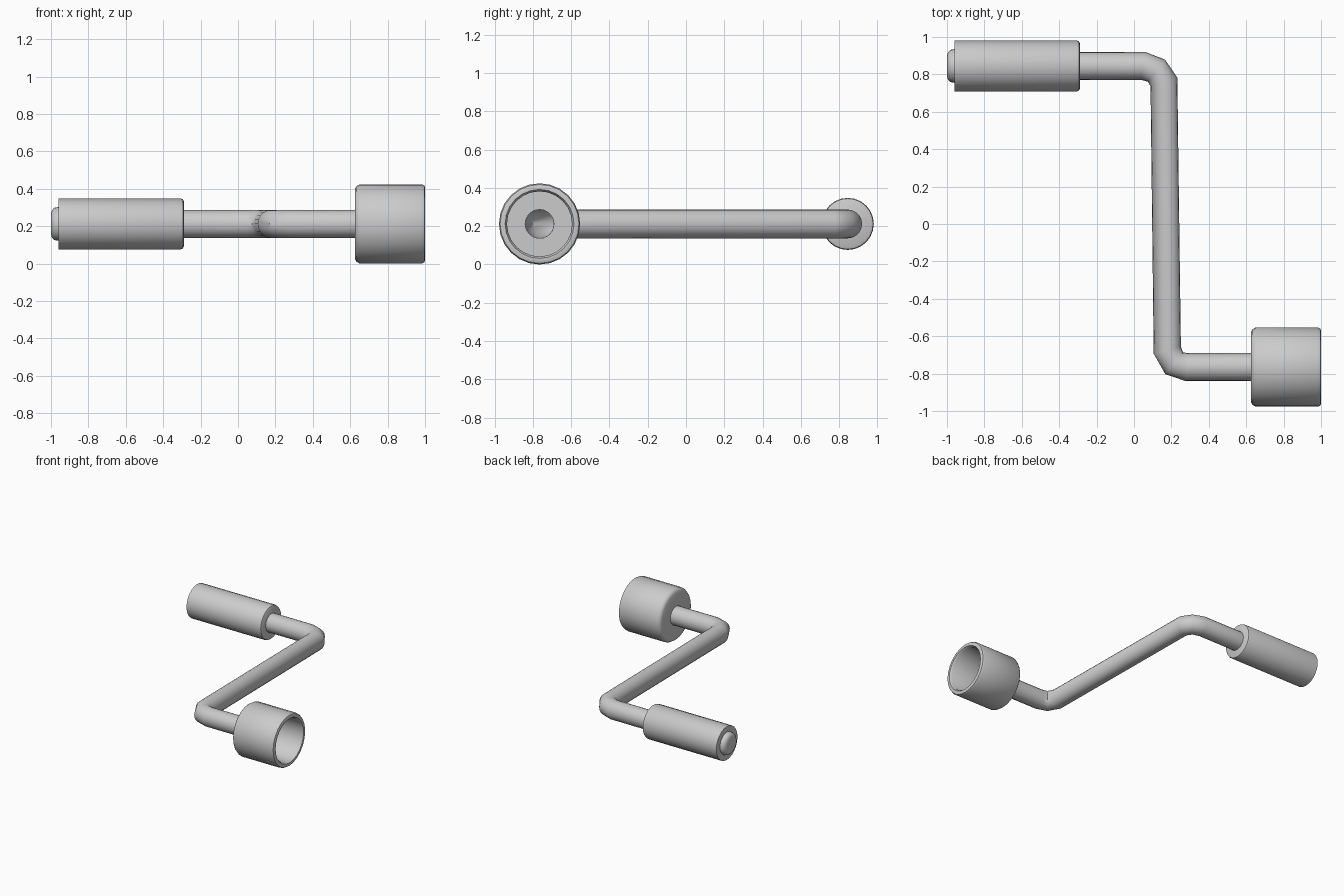
import bpy, bmesh, math
from mathutils import Vector

if "Cube" in bpy.data.objects:
    bpy.data.objects.remove(bpy.data.objects["Cube"])

AXIS_Z = 0.212
ROD_R = 0.075


def lathe_x(name, profile, y, sides=24):
    """Revolve (x, radius) points around a line parallel to x; radius 0 closes an end."""
    bm = bmesh.new()
    rings = []
    for x, r in profile:
        if r == 0:
            rings.append([bm.verts.new((x, y, AXIS_Z))] * sides)
            continue
        rings.append([bm.verts.new((x, y + r * math.cos(a), AXIS_Z + r * math.sin(a)))
                      for a in (2 * math.pi * i / sides for i in range(sides))])
    for a, b in zip(rings, rings[1:]):
        for i in range(sides):
            j = (i + 1) % sides
            loop = list(dict.fromkeys((a[i], b[i], b[j], a[j])))
            bm.faces.new(loop)
    bmesh.ops.recalc_face_normals(bm, faces=bm.faces)
    return finish(name, bm)


def tube(name, path, radius, sides=20):
    """Open tube swept along a flat path of (x, y) points."""
    bm = bmesh.new()
    pts = [Vector((x, y, AXIS_Z)) for x, y in path]
    rings = []
    for i, p in enumerate(pts):
        d = Vector()
        if i > 0:
            d += (p - pts[i - 1]).normalized()
        if i < len(pts) - 1:
            d += (pts[i + 1] - p).normalized()
        d.normalize()
        side = Vector((-d.y, d.x, 0))
        rings.append([bm.verts.new(p + radius * (side * math.cos(a) + Vector((0, 0, math.sin(a)))))
                      for a in (2 * math.pi * k / sides for k in range(sides))])
    for a, b in zip(rings, rings[1:]):
        for k in range(sides):
            j = (k + 1) % sides
            bm.faces.new((a[k], a[j], b[j], b[k]))
    bmesh.ops.recalc_face_normals(bm, faces=bm.faces)
    return finish(name, bm)


def finish(name, bm):
    mesh = bpy.data.meshes.new(name)
    bm.to_mesh(mesh)
    bm.free()
    ob = bpy.data.objects.new(name, mesh)
    bpy.context.collection.objects.link(ob)
    bpy.ops.object.select_all(action='DESELECT')
    ob.select_set(True)
    bpy.context.view_layer.objects.active = ob
    bpy.ops.object.shade_smooth_by_angle(angle=math.radians(40))
    return ob


# Double-bent crank rod
tube("crank_rod", [(-0.32, 0.845), (0.05, 0.845), (0.12, 0.82), (0.16, 0.76),
                   (0.178, -0.675), (0.215, -0.745), (0.285, -0.765), (0.67, -0.765)], ROD_R)

# Turning grip with a slightly softened inner end
lathe_x("handle_grip", [(-0.96, 0), (-0.96, 0.136), (-0.305, 0.136), (-0.295, 0.132),
                        (-0.29, 0.122), (-0.29, 0)], 0.845)

# Domed end button on the grip
lathe_x("handle_end_cap", [(-1.0, 0), (-1.0, 0.052), (-0.995, 0.073), (-0.983, 0.086),
                           (-0.955, 0.091)], 0.845)

# Hollow socket: outer wall, rim, bore and floor around the open rod end
lathe_x("socket", [(0.67, ROD_R), (0.625, ROD_R), (0.625, 0.185), (0.632, 0.201),
                   (0.65, 0.212), (0.982, 0.212), (0.996, 0.206), (1.0, 0.195),
                   (1.0, 0.180), (0.985, 0.170), (0.67, 0.170), (0.67, ROD_R)], -0.765)
